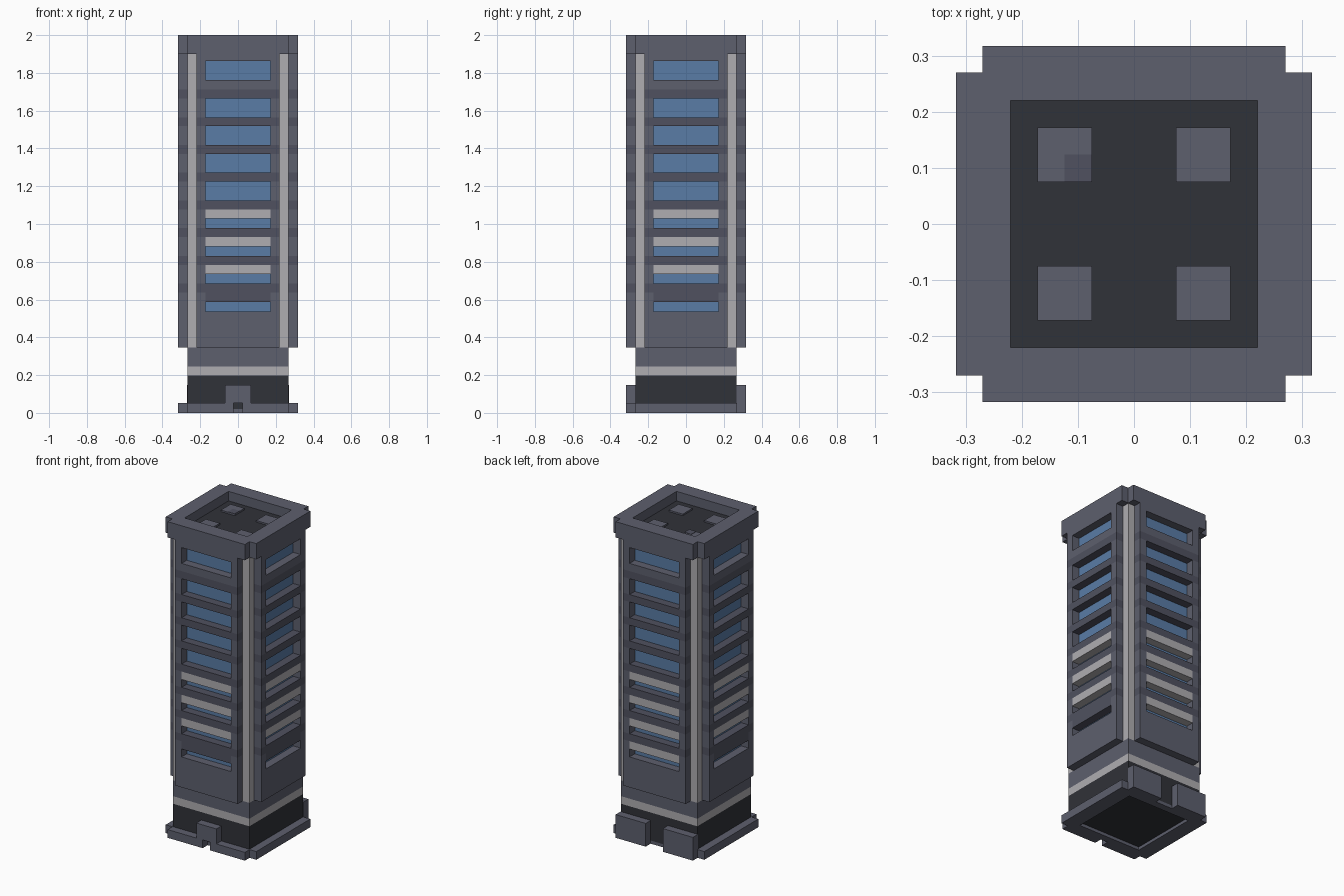
import bpy, bmesh
from mathutils import Matrix
from math import pi

if "Cube" in bpy.data.objects:
    bpy.data.objects.remove(bpy.data.objects["Cube"])


def material(name, rgb):
    m = bpy.data.materials.new(name)
    m.diffuse_color = (*rgb, 1)
    m.use_nodes = True
    m.node_tree.nodes["Principled BSDF"].inputs["Base Color"].default_value = m.diffuse_color
    return m


WALL = material("slate", (0.11, 0.115, 0.155))
BAND = material("dark_slate", (0.08, 0.083, 0.115))
DARK = material("charcoal", (0.03, 0.032, 0.04))
PALE = material("pale_stone", (0.43, 0.42, 0.44))
GLASS = material("glass", (0.1, 0.2, 0.38))

CORE, FACE, PW, WW = 0.267, 0.317, 0.22, 0.173  # core, face plane, panel, window half widths


def boxes(name, mat, spans, turns=(0,)):
    """One object from (x0, x1, y0, y1, z0, z1) boxes, repeated at quarter turns."""
    bm = bmesh.new()
    for k in turns:
        for x0, x1, y0, y1, z0, z1 in spans:
            m = (Matrix.Rotation(k * pi / 2, 4, 'Z')
                 @ Matrix.Translation(((x0 + x1) / 2, (y0 + y1) / 2, (z0 + z1) / 2))
                 @ Matrix.Diagonal((x1 - x0, y1 - y0, z1 - z0, 1)))
            bmesh.ops.create_cube(bm, size=1, matrix=m)
    me = bpy.data.meshes.new(name)
    bm.to_mesh(me)
    bm.free()
    me.materials.append(mat)
    ob = bpy.data.objects.new(name, me)
    bpy.context.collection.objects.link(ob)
    return ob


def slab(h, z0, z1):
    return (-h, h, -h, h, z0, z1)


ALL = range(4)

# Ground floor, pale belt and upper plinth
boxes("ground_floor", DARK, [slab(CORE, 0.02, 0.197)])
boxes("belt", PALE, [slab(CORE, 0.197, 0.245)])
boxes("plinth", WALL, [slab(CORE, 0.245, 0.345)])

# Glass core with pale corner posts
boxes("glass_core", GLASS, [slab(CORE - 0.002, 0.345, 1.9)])
boxes("corner_posts", PALE, [(0.2, CORE, -CORE, -0.2, 0.345, 1.9)], ALL)

# Facade panels: jambs and spandrels framing the window openings
tops = [1.862] + [1.665 - 0.1468 * i for i in range(8)]
wins = [(t - 0.1, t) for t in tops]


def strip(z0, z1, x0=-PW, x1=PW):
    return (x0, x1, -FACE, -CORE + 0.01, z0, z1)


frame = [strip(wins[0][1], 1.9), strip(1.713, wins[0][0]), strip(0.345, wins[-1][0])]
for z0, z1 in wins:
    frame += [strip(z0, z1, -PW, -WW), strip(z0, z1, WW, PW)]
boxes("facade_frame", WALL, frame, ALL)
bands = [strip(wins[1][1], 1.713)]
bands += [strip(wins[i + 1][1], wins[i][0]) for i in range(1, 8)]
boxes("floor_bands", BAND, bands, ALL)

# Blinds over the upper half of the lower windows; the lowest is dark except at the back
blinds = [strip(z1 - 0.05, z1, -WW, WW) for z0, z1 in wins[5:]]
boxes("blinds", PALE, blinds[:3], ALL)
boxes("lowest_blind_back", PALE, blinds[3:], (2,))
boxes("lowest_blinds", BAND, blinds[3:], (0, 1, 3))

# Roof parapet ring with notched corners, roof deck and vents
boxes("parapet", WALL, [(-0.27, 0.27, -FACE, -0.27, 1.9, 2.0),
                        (-0.27, 0.22, -0.27, -0.22, 1.9, 2.0)], ALL)
boxes("roof_deck", DARK, [slab(0.22, 1.9, 1.94)])
boxes("roof_vents", WALL, [(0.075, 0.172, -0.172, -0.075, 1.94, 1.95)], ALL)
boxes("roof_hatch", BAND, [(-0.124, -0.075, 0.075, 0.124, 1.95, 1.952)])

# Base kerb: plain on the sides, split at the front for the door
boxes("side_kerbs", WALL, [(-0.27, 0.27, -FACE, -CORE, 0, 0.052)], (1, 3))
boxes("front_kerb", WALL, [(-0.27, -0.07, -FACE, -CORE, 0, 0.052),
                           (0.07, 0.27, -FACE, -CORE, 0, 0.052)])
boxes("base_rim", WALL, [(-CORE, 0.22, -CORE, -0.22, 0, 0.02)], ALL)

# Front door surround and the two rear blocks
boxes("door_surround", WALL, [(-0.07, -0.025, -FACE, -CORE, 0, 0.147),
                              (0.025, 0.07, -FACE, -CORE, 0, 0.147),
                              (-0.025, 0.025, -FACE, -CORE, 0.052, 0.147)])
boxes("rear_blocks", WALL, [(-0.27, -0.06, CORE, FACE, 0, 0.147),
                            (0.06, 0.27, CORE, FACE, 0, 0.147)])
